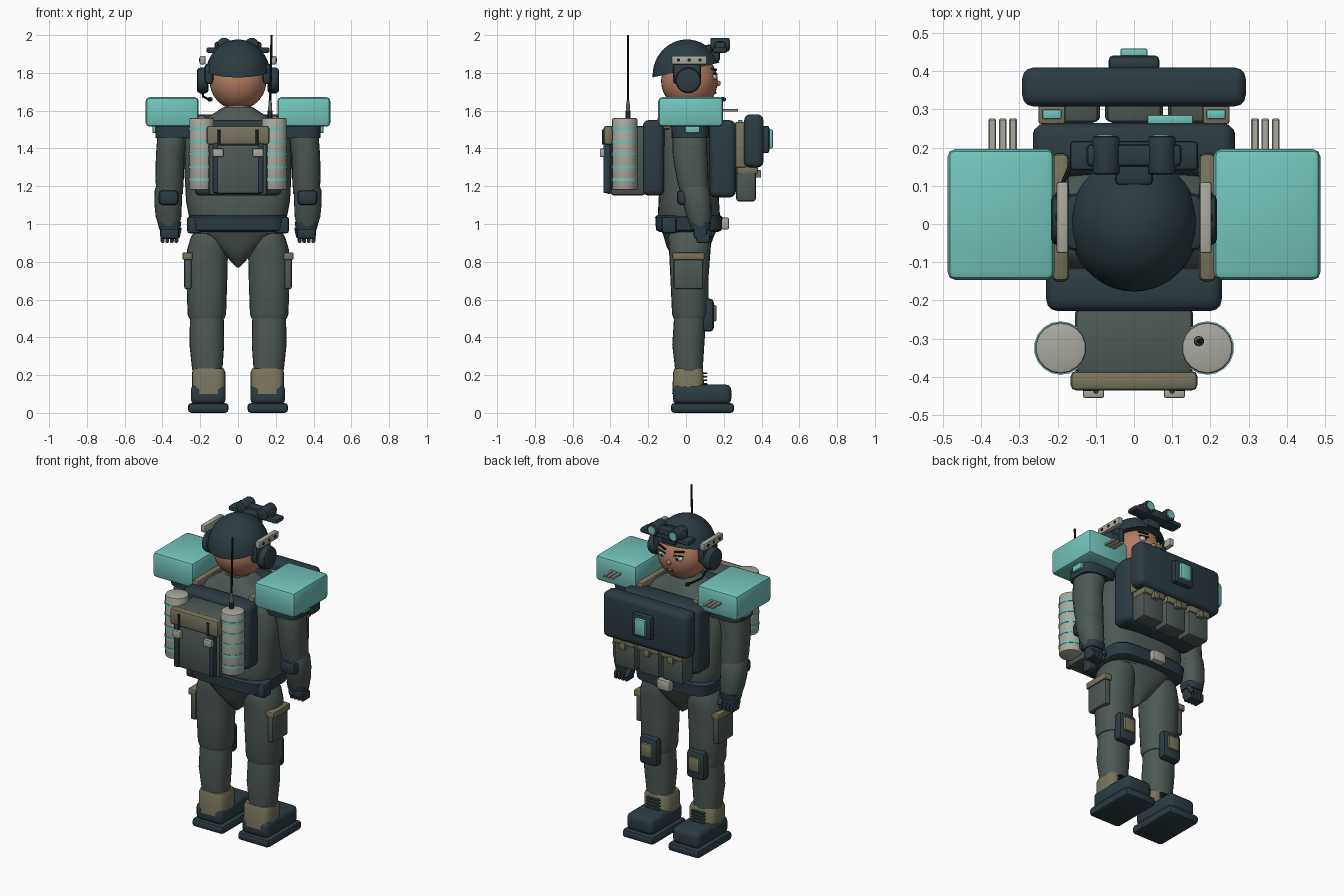
import bpy, bmesh, math
from mathutils import Vector, Matrix

COL = dict(navy=(.025, .045, .055), green=(.075, .1, .092), teal=(.17, .56, .5), tan=(.19, .175, .11),
           light=(.4, .4, .35), skin=(.45, .2, .12), black=(.01, .012, .015), white=(.75, .75, .72))
MAT = {}
for k, c in COL.items():
    MAT[k] = bpy.data.materials.new(k)
    MAT[k].diffuse_color = (*c, 1)


def finish(name, bm, mat, mirror=False, angle=35):
    bmesh.ops.recalc_face_normals(bm, faces=bm.faces)
    me = bpy.data.meshes.new(name)
    bm.to_mesh(me)
    bm.free()
    me.materials.append(MAT[mat])
    for p in me.polygons:
        p.use_smooth = True
    me.set_sharp_from_angle(angle=math.radians(angle))
    ob = bpy.data.objects.new(name, me)
    bpy.context.collection.objects.link(ob)
    if mirror:
        ob.modifiers.new("mirror", 'MIRROR').use_mirror_merge = False
    return ob


def box(name, x, y, z, mat, bev=.01, mirror=False, seg=2):
    bm = bmesh.new()
    bmesh.ops.create_cube(bm, size=1)
    for v in bm.verts:
        v.co = [(a[0] + a[1]) / 2 + c * (a[1] - a[0]) for a, c in zip((x, y, z), v.co)]
    if bev:
        bmesh.ops.bevel(bm, geom=bm.edges[:], offset=bev, segments=seg, profile=.5, affect='EDGES')
    return finish(name, bm, mat, mirror)


def rod(name, a, b, r, mat, r2=None, n=14, mirror=False, bev=0):
    a, b = Vector(a), Vector(b)
    d = b - a
    bm = bmesh.new()
    M = Matrix.Translation((a + b) / 2) @ d.to_track_quat('Z', 'Y').to_matrix().to_4x4()
    bmesh.ops.create_cone(bm, cap_ends=True, segments=n, radius1=r, radius2=r if r2 is None else r2,
                          depth=d.length, matrix=M)
    if bev:
        rim = [e for f in bm.faces if len(f.verts) == n for e in f.edges]
        bmesh.ops.bevel(bm, geom=rim, offset=bev, segments=2, profile=.5, affect='EDGES')
    return finish(name, bm, mat, mirror)


def ball(name, c, r, mat, mirror=False, cut=None, n=28):
    bm = bmesh.new()
    bmesh.ops.create_uvsphere(bm, u_segments=n, v_segments=n // 2 + 2, radius=1,
                              matrix=Matrix.Translation(c) @ Matrix.Diagonal((*r, 1)))
    if cut:
        res = bmesh.ops.bisect_plane(bm, geom=bm.verts[:] + bm.edges[:] + bm.faces[:],
                                     plane_co=cut[0], plane_no=cut[1], clear_inner=True)
        bmesh.ops.contextual_create(bm, geom=[e for e in res['geom_cut'] if isinstance(e, bmesh.types.BMEdge)])
    return finish(name, bm, mat, mirror)


def loft(name, rings, mat, power=2.0, mirror=False, n=24):
    """rings: (x, y, z, rx, ry) superellipse sections stacked upward"""
    bm = bmesh.new()
    loops = []
    for x, y, z, rx, ry in rings:
        loop = []
        for i in range(n):
            c, s = math.cos(math.tau * i / n), math.sin(math.tau * i / n)
            loop.append(bm.verts.new((x + rx * math.copysign(abs(c) ** (2 / power), c),
                                      y + ry * math.copysign(abs(s) ** (2 / power), s), z)))
        loops.append(loop)
    for p, q in zip(loops, loops[1:]):
        for i in range(n):
            j = (i + 1) % n
            bm.faces.new((p[i], p[j], q[j], q[i]))
    bm.faces.new(loops[0])
    bm.faces.new(loops[-1])
    return finish(name, bm, mat, mirror, 40)


# boots
box("boot_sole", (.05, .265), (-.08, .255), (0, .052), 'navy', .018, True)
box("boot_foot", (.065, .25), (-.07, .24), (.045, .15), 'navy', .03, True, 3)
loft("boot_cuff", [(.155, .012, .1, .088, .085), (.155, .012, .215, .088, .08), (.155, .012, .235, .08, .073)], 'tan', 4, True)
for i in range(4):
    box("boot_lace", (.11, .2), (.09, .113), (.15 + i * .019, .157 + i * .019), 'navy', .002, True, 1)

# legs and pelvis
loft("lower_leg", [(.16, .015, .14, .07, .068), (.163, .015, .25, .082, .075), (.165, .012, .36, .092, .085),
                   (.165, .02, .48, .09, .085), (.165, .022, .54, .088, .084)], 'green', 2.3, True)
loft("upper_leg", [(.165, .022, .5, .094, .088), (.165, .022, .525, .102, .096), (.165, .018, .7, .108, .1),
                   (.162, .02, .86, .109, .11), (.15, .02, .93, .1, .115), (.14, .02, .97, .085, .1)], 'green', 2.3, True)
loft("pelvis", [(0, .01, .77, .008, .03), (0, .01, .82, .055, .08), (0, .012, .88, .125, .115),
                (0, .015, .94, .21, .135), (0, .015, .99, .235, .16)], 'green', 2.5)
box("knee_pad", (.1, .225), (.085, .148), (.43, .605), 'navy', .022, True)
box("knee_insert", (.125, .2), (.14, .162), (.485, .57), 'tan', .008, True)
box("thigh_pocket", (.245, .285), (-.065, .09), (.655, .835), 'green', .012, True)
box("thigh_pocket_flap", (.24, .294), (-.072, .098), (.81, .85), 'tan', .008, True)

# torso and belt
loft("torso", [(0, .015, .95, .225, .135), (0, .015, 1.04, .26, .165), (0, .015, 1.12, .275, .16),
               (0, .01, 1.3, .285, .15), (0, .01, 1.45, .28, .145), (0, .01, 1.52, .24, .13),
               (0, .01, 1.565, .16, .11), (0, .01, 1.62, .075, .08)], 'green', 3, n=32)
loft("belt", [(0, .015, .958, .235, .155), (0, .015, .968, .252, .174), (0, .015, 1.036, .262, .178),
              (0, .015, 1.046, .25, .168)], 'navy', 4.5, n=40)
box("belt_buckle", (-.045, .045), (.185, .228), (.97, 1.035), 'light', .01)
box("belt_pouch", (.19, .27), (-.13, -.05), (.95, 1.04), 'navy', .015, True)

# armour plates and shoulder straps
box("back_plate", (-.23, .23), (-.228, -.115), (1.15, 1.55), 'navy', .03, seg=3)
box("chest_plate", (-.265, .265), (.125, .265), (1.14, 1.55), 'navy', .035, seg=3)
box("shoulder_strap", (.17, .215), (-.15, .185), (1.5, 1.575), 'tan', .015, True)
box("panel_strap", (.18, .25), (.262, .32), (1.3, 1.54), 'tan', .006, True)
box("panel_strap_tab", (.19, .24), (.275, .3), (1.53, 1.55), 'teal', .004, True)
box("chest_patch", (.035, .155), (.262, .285), (1.45, 1.54), 'teal', .004)

# chest panel with device and pouches
box("chest_panel", (-.293, .293), (.308, .41), (1.3, 1.58), 'navy', .03, seg=3)
box("device_body", (-.067, .067), (.4, .442), (1.375, 1.52), 'navy', .014)
box("device_screen", (-.036, .036), (.435, .46), (1.4, 1.5), 'teal', .007)
for x in (-.165, 0, .165):
    box("chest_pouch", (x - .072, x + .072), (.265, .37), (1.12, 1.32), 'green', .015)
    box("pouch_flap", (x - .076, x + .076), (.27, .382), (1.265, 1.31), 'tan', .01)
    box("pouch_clip", (x - .02, x + .02), (.37, .398), (1.245, 1.285), 'tan', .005)

# arms, elbow pads and gloves
loft("upper_arm", [(.362, .045, 1.16, .07, .075), (.362, .035, 1.24, .075, .084), (.36, .022, 1.36, .075, .092),
                   (.345, .02, 1.47, .082, .092), (.32, .02, 1.54, .085, .09)], 'green', 2.3, True)
loft("forearm", [(.365, .076, .985, .055, .052), (.368, .07, 1.04, .068, .065), (.37, .058, 1.11, .073, .076),
                 (.368, .048, 1.18, .073, .078), (.365, .042, 1.22, .06, .065)], 'green', 2.3, True)
loft("arm_cuff", [(.325, .022, 1.455, .112, .098), (.32, .022, 1.53, .12, .1)], 'navy', 3.5, True)
box("cuff_tab", (.415, .452), (-.005, .072), (1.482, 1.53), 'teal', .005, True)
box("elbow_pad", (.315, .42), (-.048, .02), (1.1, 1.18), 'navy', .022, True)
loft("glove_cuff", [(.362, .076, .97, .056, .05), (.362, .076, 1.01, .062, .057)], 'navy', 3, True)
box("glove_palm", (.312, .412), (.04, .115), (.92, 1.0), 'navy', .018, True)
for i in range(4):
    x = .316 + i * .024
    box("glove_finger", (x, x + .021), (.055, .127), (.9, .95), 'navy', .008, True)
rod("glove_thumb", (.312, .1, .98), (.322, .13, .93), .014, 'navy', n=10, mirror=True, bev=.004)

# shoulder pads with short prongs
box("shoulder_pad", (.208, .489), (-.147, .197), (1.515, 1.672), 'teal', .022, True)
for x in (.317, .344, .371):
    box("shoulder_prong", (x - .01, x + .01), (.18, .276), (1.595, 1.61), 'light', .003, True, 1)

# backpack
box("backpack", (-.155, .155), (-.4, -.215), (1.15, 1.52), 'green', .02)
box("backpack_flap", (-.166, .166), (-.436, -.385), (1.42, 1.52), 'tan', .014)
box("backpack_pocket", (-.13, .13), (-.425, -.39), (1.16, 1.42), 'green', .012)
box("backpack_strap", (.105, .135), (-.438, -.4), (1.165, 1.43), 'navy', .006, True)
box("backpack_clip", (.078, .134), (-.456, -.43), (1.355, 1.4), 'light', .006, True)
rod("flap_cord", (.1, -.437, 1.5), (.1, -.437, 1.42), .008, 'navy', n=8, mirror=True)

# canisters and antenna
rod("canister", (.192, -.325, 1.18), (.192, -.325, 1.56), .067, 'light', n=18, mirror=True, bev=.008)
for z in (1.235, 1.302, 1.37, 1.437, 1.505):
    rod("canister_band", (.192, -.325, z - .008), (.192, -.325, z + .008), .07, 'teal', n=18, mirror=True)
rod("antenna_base", (.17, -.307, 1.55), (.17, -.307, 1.6), .014, 'navy', n=10)
rod("antenna_joint", (.17, -.307, 1.6), (.17, -.307, 1.655), .012, 'light', .008, 10)
rod("antenna_whip", (.17, -.307, 1.65), (.178, -.307, 2.0), .0065, 'black', .006, 8)

# head and face
ball("head", (0, .018, 1.757), (.15, .15, .152), 'skin', n=32)
rod("neck", (0, .01, 1.56), (0, .01, 1.68), .07, 'skin', n=20)
ball("nose", (0, .166, 1.745), (.013, .018, .016), 'skin', n=14)
ball("eye_white", (.055, .149, 1.778), (.027, .014, .016), 'white', True, n=16)
ball("eye_iris", (.053, .158, 1.778), (.013, .008, .014), 'teal', True, n=14)
ball("eye_pupil", (.053, .163, 1.778), (.007, .005, .008), 'black', True, n=12)
rod("eyelid", (.028, .164, 1.793), (.083, .146, 1.795), .004, 'black', n=8, mirror=True)
rod("eyebrow", (.03, .16, 1.816), (.085, .139, 1.822), .006, 'black', n=8, mirror=True)
ball("mouth", (0, .155, 1.695), (.024, .006, .007), 'skin', n=14)
rod("mouth_line", (-.02, .158, 1.696), (.02, .158, 1.696), .003, 'black', n=6)

# helmet, rails and headset
ball("helmet", (0, .005, 1.785), (.172, .182, .192), 'navy', cut=((0, 0, 1.815), (0, -.22, 1)), n=40)
box("helmet_side", (.13, .178), (-.07, .08), (1.74, 1.85), 'navy', .02, True)
box("helmet_rail", (.172, .203), (-.076, .11), (1.845, 1.89), 'light', .006, True)
for y in (-.04, .017, .074):
    rod("rail_hole", (.2, y, 1.868), (.206, y, 1.868), .009, 'black', n=10, mirror=True)
rod("ear_cup", (.155, .012, 1.76), (.218, .012, 1.76), .068, 'navy', n=24, mirror=True, bev=.018)
mic = [(-.19, .05, 1.72), (-.185, .11, 1.675), (-.155, .18, 1.66)]
for a, b in zip(mic, mic[1:]):
    rod("mic_boom", a, b, .006, 'black', n=8)
ball("mic_tip", (-.148, .195, 1.66), (.014, .018, .012), 'black', n=14)

# flip-up goggles
box("goggle_mount", (-.05, .05), (.1, .18), (1.86, 1.95), 'navy', .015)
box("goggle_bridge", (-.168, .168), (.14, .218), (1.905, 1.935), 'navy', .012)
box("goggle_body", (-.125, .125), (.15, .21), (1.915, 1.965), 'navy', .014)
rod("goggle_tube", (.073, .13, 1.95), (.073, .23, 1.95), .036, 'navy', n=18, mirror=True, bev=.006)
rod("goggle_lens", (.073, .225, 1.95), (.073, .234, 1.95), .024, 'teal', n=18, mirror=True)
